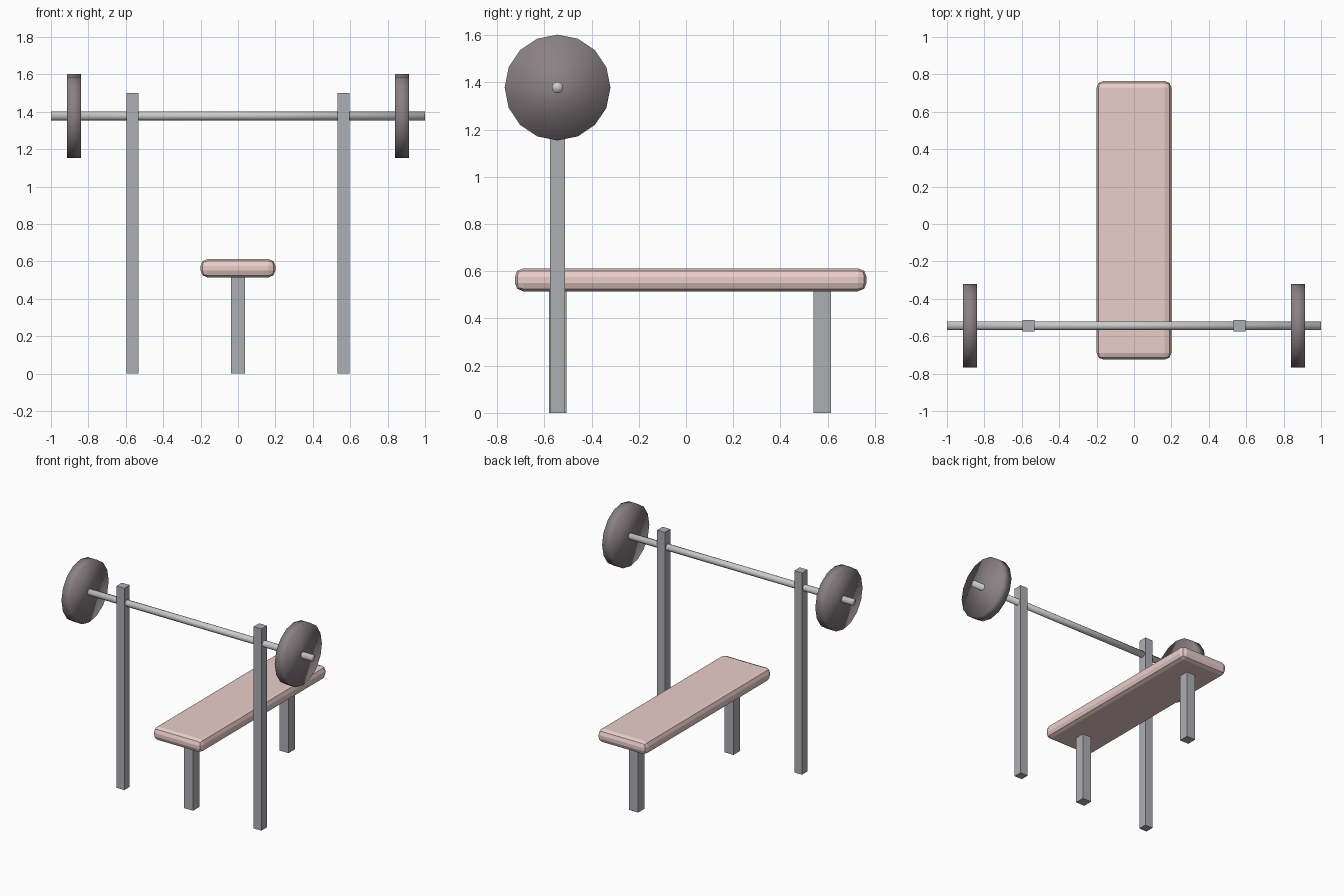
import bpy
from math import pi

if "Cube" in bpy.data.objects:
    bpy.data.objects.remove(bpy.data.objects["Cube"])

BAR_Y, BAR_Z = -0.544, 1.378


def material(name, rgb):
    m = bpy.data.materials.new(name)
    m.diffuse_color = (*rgb, 1)
    m.use_nodes = True
    m.node_tree.nodes["Principled BSDF"].inputs["Base Color"].default_value = m.diffuse_color
    return m


def box(name, size, centre, mat):
    bpy.ops.mesh.primitive_cube_add(size=1, location=centre)
    ob = bpy.context.object
    ob.name = name
    ob.scale = size
    bpy.ops.object.transform_apply(location=False, rotation=False, scale=True)
    ob.data.materials.append(mat)
    return ob


def rod(name, sides, radius, length, x, mat):
    bpy.ops.mesh.primitive_cylinder_add(vertices=sides, radius=radius, depth=length,
                                        location=(x, BAR_Y, BAR_Z), rotation=(0, pi / 2, 0))
    ob = bpy.context.object
    ob.name = name
    ob.data.materials.append(mat)
    bpy.ops.object.shade_smooth()
    return ob


pink = material("padding", (0.83, 0.62, 0.59))
steel = material("frame_steel", (0.42, 0.43, 0.45))
chrome = material("bar_steel", (0.72, 0.74, 0.75))
iron = material("plate_iron", (0.26, 0.22, 0.23))

# Padded bench with rounded edges
pad = box("bench_pad", (0.40, 1.49, 0.097), (0, 0.02, 0.5635), pink)
bevel = pad.modifiers.new("soft_edges", "BEVEL")
bevel.width = 0.036
bevel.segments = 2

# Bench legs
for name, y in (("front_leg", -0.543), ("back_leg", 0.578)):
    box(name, (0.074, 0.074, 0.53), (0, y, 0.265), steel)

# Rack uprights and weight plates on both sides
for side, s in (("left", -1), ("right", 1)):
    box(side + "_upright", (0.064, 0.064, 1.5), (s * 0.564, BAR_Y, 0.75), steel)
    rod(side + "_weight_plate", 16, 0.224, 0.075, s * 0.877, iron)

# Barbell
rod("barbell_bar", 12, 0.024, 2.0, 0, chrome)
